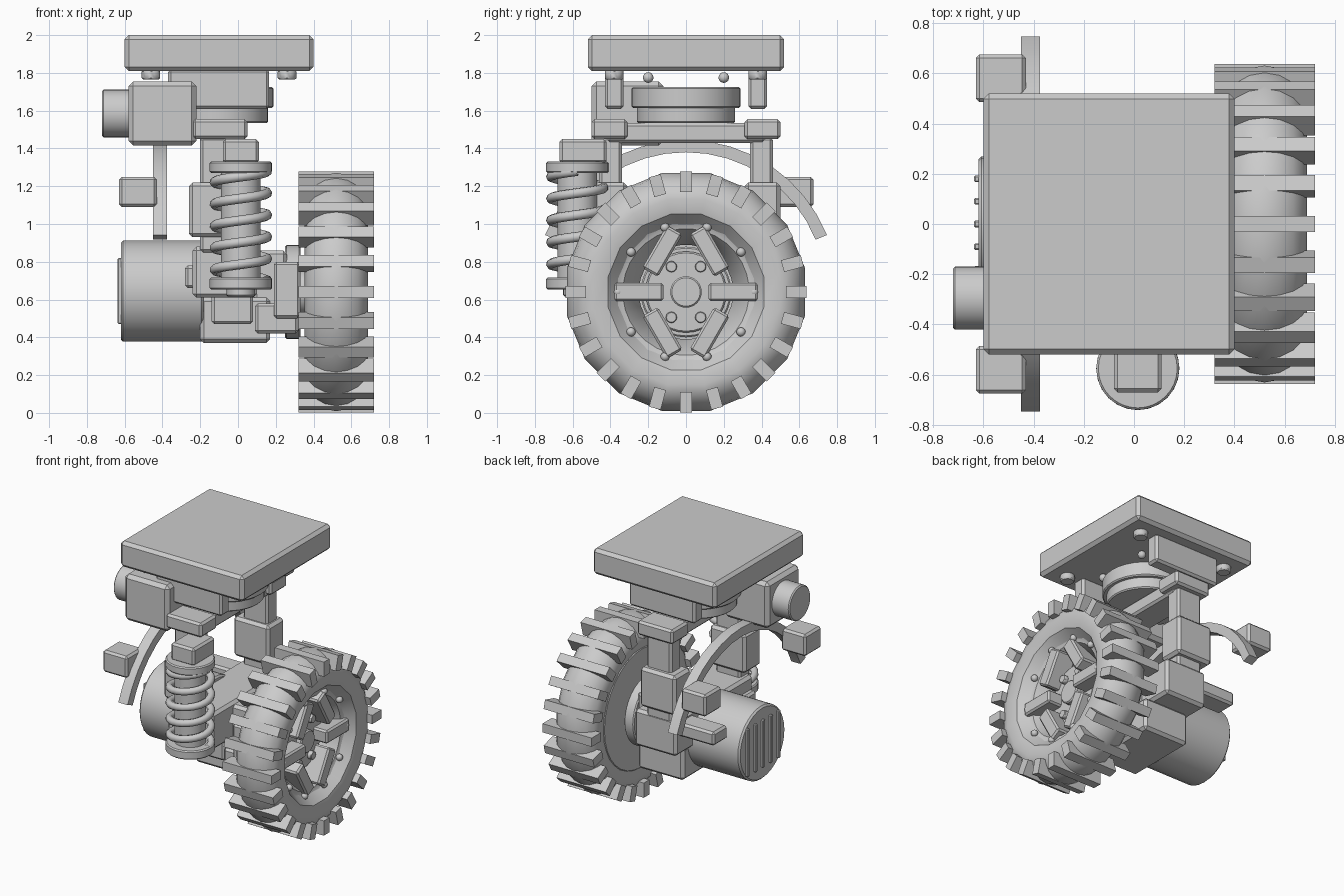
import bpy, bmesh
from math import sin, cos, pi, radians
from mathutils import Matrix, Vector

cube = bpy.data.objects.get("Cube")
if cube:
    bpy.data.objects.remove(cube, do_unlink=True)

grey = bpy.data.materials.new("plain_grey")
grey.use_nodes = True
GREY = (0.6, 0.6, 0.6, 1)
grey.diffuse_color = GREY
grey.node_tree.nodes["Principled BSDF"].inputs["Base Color"].default_value = GREY


def finish(name, bm, smooth=False):
    bmesh.ops.recalc_face_normals(bm, faces=bm.faces)
    mesh = bpy.data.meshes.new(name)
    bm.to_mesh(mesh)
    bm.free()
    mesh.materials.append(grey)
    ob = bpy.data.objects.new(name, mesh)
    bpy.context.collection.objects.link(ob)
    if smooth:
        bpy.ops.object.select_all(action="DESELECT")
        ob.select_set(True)
        bpy.context.view_layer.objects.active = ob
        bpy.ops.object.shade_smooth_by_angle(angle=radians(32))
    return ob


def add_bevel(ob, width):
    mod = ob.modifiers.new("bevel", "BEVEL")
    mod.width, mod.segments = width, 1
    mod.limit_method = "ANGLE"
    return ob


def box(name, x, y, z, bevel=0.015):
    """Bevelled box from three (low, high) ranges."""
    bm = bmesh.new()
    bmesh.ops.create_cube(bm, size=1)
    for v in bm.verts:
        v.co = Vector((r[0] + (c + 0.5) * (r[1] - r[0])) for c, r in zip(v.co, (x, y, z)))
    return add_bevel(finish(name, bm), bevel)


def cylinder(name, center, radius, depth, axis="X", sides=32, bevel=0.008):
    bm = bmesh.new()
    rot = Matrix.Rotation(pi / 2, 4, "Y") if axis == "X" else Matrix()
    bmesh.ops.create_cone(bm, cap_ends=True, segments=sides, radius1=radius, radius2=radius,
                          depth=depth, matrix=Matrix.Translation(center) @ rot)
    return add_bevel(finish(name, bm, True), bevel)


def ball(name, center, radius):
    bm = bmesh.new()
    bmesh.ops.create_uvsphere(bm, u_segments=12, v_segments=8, radius=radius,
                              matrix=Matrix.Translation(center))
    return finish(name, bm, True)


def lathe_x(name, profile, center, steps):
    """Closed (radius, x) profile turned about the wheel axis."""
    bm = bmesh.new()
    rings = []
    for i in range(steps):
        a = 2 * pi * (i + 0.5) / steps
        rings.append([bm.verts.new(center + Vector((x, r * cos(a), r * sin(a)))) for r, x in profile])
    n = len(profile)
    for i, ring in enumerate(rings):
        nxt = rings[(i + 1) % steps]
        for j in range(n):
            bm.faces.new((ring[j], ring[(j + 1) % n], nxt[(j + 1) % n], nxt[j]))
    return finish(name, bm, True)


def around(radius, angle, x):
    return WHEEL + Vector((x, radius * cos(angle), radius * sin(angle)))


WHEEL = Vector((0.52, 0, 0.64))

# Tyre: rounded section mirrored across the middle
half = [(0.36, 0.08), (0.42, 0.15), (0.5, 0.168), (0.555, 0.152), (0.6, 0.115), (0.632, 0.06)]
lathe_x("tyre", half + [(0.643, 0)] + [(r, -x) for r, x in reversed(half)], WHEEL, 16)

# Tread lugs
bm = bmesh.new()
for i in range(24):
    turn = Matrix.Translation(WHEEL) @ Matrix.Rotation(2 * pi * i / 24, 4, "X")
    for side in (-1, 1):
        m = turn @ Matrix.Translation((side * 0.1, 0, 0.583)) @ Matrix.Diagonal((0.2, 0.064, 0.108, 1))
        bmesh.ops.create_cube(bm, size=1, matrix=m)
finish("tread_lugs", bm)

# Dished rim, recessed hub, spokes and bolts
lathe_x("rim", [(0.41, -0.1), (0.42, 0.135), (0.375, 0.09), (0.335, 0.08), (0.25, -0.06), (0.25, -0.1)],
        WHEEL, 32)
cylinder("rim_back", (0.39, 0, 0.64), 0.44, 0.06)
cylinder("hub_disc", (0.47, 0, 0.64), 0.24, 0.07)
cylinder("hub_step", (0.5, 0, 0.64), 0.215, 0.06)
cylinder("hub_cap", (0.54, 0, 0.64), 0.083, 0.06)
for i in range(10):
    ball("rim_bolt", around(0.36, 2 * pi * i / 10, 0.1), 0.024)
for i in range(6):
    a = pi * i / 3
    cylinder("wheel_nut", around(0.155, a, 0.02), 0.03, 0.04, sides=12, bevel=0.004)
    spoke = box("spoke", (-0.08, 0.08), (-0.13, 0.13), (-0.048, 0.048), 0.012)
    spoke.matrix_world = Matrix.Translation(around(0.25, a, 0.04)) @ Matrix.Rotation(-a, 4, "X")

# Axle, brake disc and caliper
cylinder("axle", (0.3, 0, 0.64), 0.12, 0.3)
cylinder("brake_disc", (0.29, 0, 0.64), 0.25, 0.08)
box("caliper", (0.19, 0.33), (-0.34, -0.16), (0.5, 0.8))
box("caliper_arm", (0.09, 0.32), (-0.3, -0.1), (0.42, 0.58))

# Gearbox, motor and its stay
box("gear_housing", (-0.2, 0.17), (-0.22, 0.32), (0.37, 0.61), 0.02)
box("housing_plate", (-0.14, 0.08), (-0.28, -0.2), (0.47, 0.63))
box("upper_housing", (-0.24, 0.1), (-0.44, 0.46), (0.61, 0.88), 0.02)
box("gear_cover", (0.08, 0.26), (-0.2, 0.2), (0.5, 0.86), 0.02)
box("front_lug", (-0.28, -0.18), (-0.42, -0.26), (0.66, 0.78))
box("motor_stay", (-0.52, -0.1), (0.26, 0.42), (0.75, 0.85))
cylinder("motor", (-0.4, 0, 0.645), 0.268, 0.44, bevel=0.012)
for i in range(-2, 3):
    box("motor_fin", (-0.637, -0.61), (i * 0.09 - 0.013, i * 0.09 + 0.013), (0.47, 0.82), 0.005)

# Fork legs, sleeves, caps and brackets, front and back
for s in (-1, 1):
    def span(a, b):
        return tuple(sorted((s * a, s * b)))
    box("fork_leg", (-0.2, 0), span(0.34, 0.46), (0.85, 1.46))
    box("fork_sleeve", (-0.26, 0.03), span(0.31, 0.5), (0.93, 1.22), 0.02)
    box("fork_cap", (-0.24, 0.05), span(0.31, 0.5), (1.45, 1.555))
    box("mount_bracket", (-0.37, 0.165), span(0.33, 0.43), (1.61, 1.82))
    box("marker_light", (-0.63, -0.43), span(0.485, 0.675), (1.09, 1.25))
    for x in (-0.46, 0.26):
        cylinder("plate_bolt", (x, s * 0.38, 1.79), 0.05, 0.05, "Z", 12)
    for x in (-0.3, 0.1):
        ball("bearing_bolt", (x, s * 0.2, 1.775), 0.028)
box("crossbar", (-0.2, 0.01), (-0.42, 0.42), (1.43, 1.535))

# Turntable and top plate
cylinder("bearing_lower", (-0.1, 0, 1.585), 0.26, 0.1, "Z")
cylinder("bearing_ring", (-0.1, 0, 1.67), 0.288, 0.11, "Z")
box("top_plate", (-0.6, 0.4), (-0.52, 0.52), (1.81, 2.0), 0.022)

# Steering motor
box("steering_motor", (-0.58, -0.22), (-0.5, -0.12), (1.415, 1.755), 0.025)
cylinder("steering_motor_cap", (-0.64, -0.295, 1.585), 0.126, 0.16)

# Fender strip
bm = bmesh.new()
last = None
for i in range(17):
    a = radians(22 + 136 * i / 16)
    ring = [bm.verts.new((x, r * cos(a), 0.64 + r * sin(a)))
            for x, r in ((-0.45, 0.74), (-0.375, 0.74), (-0.375, 0.805), (-0.45, 0.805))]
    if last:
        for j in range(4):
            bm.faces.new((last[j], last[(j + 1) % 4], ring[(j + 1) % 4], ring[j]))
    if i in (0, 16):
        bm.faces.new(ring)
    last = ring
finish("fender", bm, True)

# Shock absorber
SX, SY = 0.015, -0.575
box("shock_top", (SX - 0.095, SX + 0.095), (-0.67, -0.42), (1.32, 1.45))
cylinder("shock_upper_collar", (SX, SY, 1.3), 0.165, 0.06, "Z")
cylinder("shock_body", (SX, SY, 1.0), 0.105, 0.6, "Z")
cylinder("shock_lower_collar", (SX, SY, 0.685), 0.165, 0.065, "Z")
cylinder("shock_foot", (SX, SY, 0.64), 0.075, 0.05, "Z")

# Coil spring
curve = bpy.data.curves.new("spring", "CURVE")
curve.dimensions = "3D"
curve.bevel_depth = 0.026
curve.bevel_resolution = 2
spline = curve.splines.new("POLY")
TURNS, STEPS = 5, 24
spline.points.add(TURNS * STEPS)
for i, p in enumerate(spline.points):
    a = 2 * pi * i / STEPS
    p.co = (SX + 0.14 * cos(a), SY + 0.14 * sin(a), 0.7 + 0.58 * i / (TURNS * STEPS), 1)
curve.materials.append(grey)
bpy.context.collection.objects.link(bpy.data.objects.new("spring", curve))
